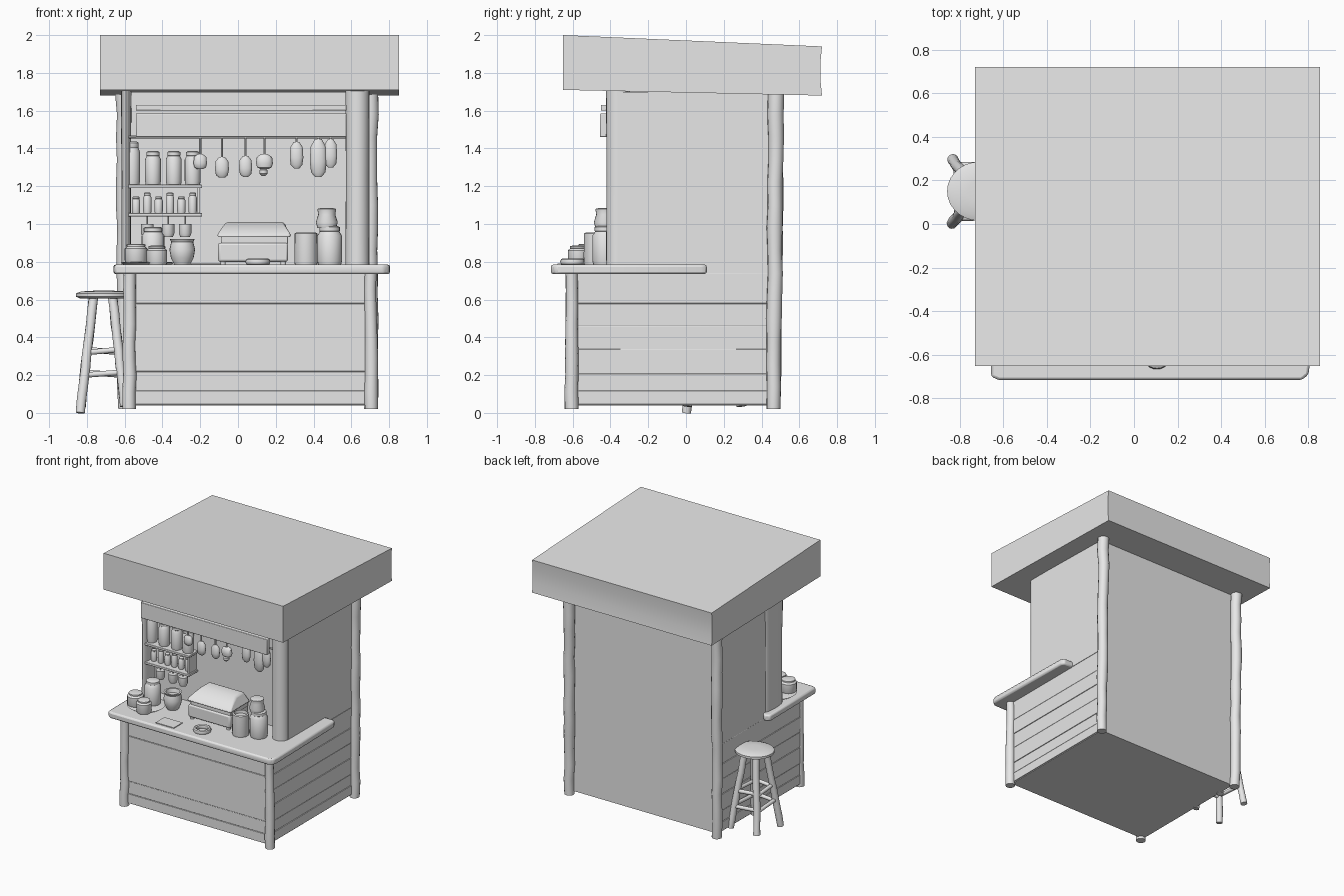
import bpy, bmesh, math, random
from mathutils import Vector

if "Cube" in bpy.data.objects:
    bpy.data.objects.remove(bpy.data.objects["Cube"])
random.seed(4)

GREY = bpy.data.materials.new("light grey")
GREY.diffuse_color = (0.8, 0.8, 0.8, 1)
GREY.use_nodes = True
GREY.node_tree.nodes["Principled BSDF"].inputs["Base Color"].default_value = GREY.diffuse_color

def finish(bm, name, smooth=True, bevel=0):
    bmesh.ops.recalc_face_normals(bm, faces=bm.faces)
    me = bpy.data.meshes.new(name)
    bm.to_mesh(me)
    bm.free()
    ob = bpy.data.objects.new(name, me)
    bpy.context.collection.objects.link(ob)
    me.materials.append(GREY)
    if bevel:
        b = ob.modifiers.new("bevel", 'BEVEL')
        b.width, b.segments = bevel, 2
    if smooth:
        bpy.ops.object.select_all(action='DESELECT')
        ob.select_set(True)
        bpy.context.view_layer.objects.active = ob
        bpy.ops.object.shade_smooth_by_angle(angle=math.radians(40))
    return ob

def box(name, x, y, z, bevel=0):
    bm = bmesh.new()
    bmesh.ops.create_cube(bm, size=1)
    for v in bm.verts:
        v.co = [a[0] + (c + 0.5) * (a[1] - a[0]) for a, c in zip((x, y, z), v.co)]
    return finish(bm, name, bevel > 0, bevel)

def prism(name, pts, axis, lo, hi, bevel=0, smooth=False):
    """Extrude a 2D outline along x ('x') or z ('z')."""
    bm = bmesh.new()
    put = (lambda p, h: (h, p[0], p[1])) if axis == 'x' else (lambda p, h: (p[0], p[1], h))
    a = [bm.verts.new(put(p, lo)) for p in pts]
    b = [bm.verts.new(put(p, hi)) for p in pts]
    skin(bm, [a, b])
    bm.faces.new(a)
    bm.faces.new(b)
    return finish(bm, name, smooth or bevel > 0, bevel)

def skin(bm, rings):
    n = len(rings[0])
    for a, b in zip(rings, rings[1:]):
        for i in range(n):
            bm.faces.new((a[i], a[(i + 1) % n], b[(i + 1) % n], b[i]))

def lathe(name, x, y, z, profile, n=20, sy=1.0, closed=False):
    """Turn an (r, z) profile round the vertical axis."""
    bm = bmesh.new()
    rings = [[bm.verts.new((x + r * math.cos(i * math.tau / n),
                            y + sy * r * math.sin(i * math.tau / n), z + h)) for i in range(n)]
             for r, h in profile]
    if closed:
        skin(bm, rings + rings[:1])
    else:
        skin(bm, rings)
        bm.faces.new(rings[0])
        bm.faces.new(rings[-1])
    return finish(bm, name)

def pole(name, p, q, r, r2=None, wobble=0.0, segs=8, n=14):
    """Slightly uneven round timber from p to q."""
    p, q = Vector(p), Vector(q)
    rot = (q - p).to_track_quat('Z', 'Y')
    bm, rings = bmesh.new(), []
    for k in range(segs + 1):
        t = k / segs
        c = p.lerp(q, t) + Vector((random.uniform(-1, 1), random.uniform(-1, 1), 0)) * wobble
        rad = r + ((r2 or r) - r) * t + random.uniform(-1, 1) * wobble * 0.5
        rings.append([bm.verts.new(c + rot @ Vector((rad * math.cos(i * math.tau / n),
                      rad * math.sin(i * math.tau / n), 0))) for i in range(n)])
    skin(bm, rings)
    bm.faces.new(rings[0])
    bm.faces.new(rings[-1])
    return finish(bm, name)

# Roof: thick slab sloping to the back, hollowed back edge
prism("roof", [(-0.65, 1.71), (0.72, 1.68), (0.712, 1.76), (0.712, 1.86), (0.72, 1.94), (-0.65, 2.0)],
      'x', -0.73, 0.853, smooth=True)

# Lower body with planked front and sides
box("base_core", (-0.592, 0.692), (-0.602, 0.445), (0.04, 0.74))
front = [0.045, 0.12, 0.22, 0.58, 0.74]
for i, (a, b) in enumerate(zip(front, front[1:])):
    box(f"front_plank_{i}", (-0.56, 0.69), (-0.609 + 0.003 * (i % 2), -0.60), (a, b - 0.002), 0.002)
side = [0.045, 0.12, 0.21, 0.34, 0.46, 0.58, 0.74]
for i, (a, b) in enumerate(zip(side, side[1:])):
    o = 0.002 * (i % 2)
    box(f"right_plank_{i}", (0.69, 0.699 - o), (-0.59, 0.44), (a, b - 0.002), 0.002)
    box(f"left_plank_{i}", (-0.599 + o, -0.59), (-0.59, 0.44), (a, b - 0.002), 0.002)

# Upper walls: closed rear block, right wing and rounded front pillars
box("rear_walls", (-0.60, 0.697), (-0.235, 0.445), (0.74, 1.70))
box("right_wing", (0.58, 0.697), (-0.36, -0.23), (0.74, 1.70))
lathe("right_pillar", 0.632, -0.36, 0.76, [(0.063, 0), (0.061, 0.5), (0.063, 0.95)], 24)
lathe("left_pillar", -0.592, -0.25, 0.76, [(0.026, 0), (0.025, 0.5), (0.028, 0.95)], 24, 4.3)

# Corner posts
pole("front_left_post", (-0.575, -0.605, 0.02), (-0.575, -0.605, 0.74), 0.036, 0.032, 0.003)
pole("front_right_post", (0.705, -0.605, 0.02), (0.702, -0.605, 0.74), 0.036, 0.032, 0.003)
pole("back_left_post", (-0.60, 0.465, 0.02), (-0.605, 0.475, 1.70), 0.038, 0.042, 0.004, 14)
pole("back_right_post", (0.705, 0.465, 0.02), (0.698, 0.475, 1.70), 0.038, 0.042, 0.004, 14)

# Counter wrapping to the right side
prism("counter", [(-0.655, -0.70), (-0.62, -0.715), (0.77, -0.715), (0.80, -0.69), (0.805, -0.65),
                  (0.79, 0.08), (0.775, 0.11), (0.68, 0.11), (0.66, -0.15), (-0.56, -0.15),
                  (-0.62, -0.10), (-0.66, -0.12)], 'z', 0.735, 0.785, 0.012)

# Serving opening: open header boards and hook rail
box("header_board", (-0.54, 0.575), (-0.455, -0.42), (1.46, 1.585), 0.004)
box("header_trim", (-0.54, 0.575), (-0.45, -0.42), (1.60, 1.63), 0.004)
pole("hook_rail", (-0.59, -0.34, 1.46), (0.58, -0.34, 1.46), 0.008, segs=2, n=8)

# Wall shelf unit
for name, z in (("upper_shelf", 1.19), ("lower_shelf", 1.04)):
    box(name, (-0.605, -0.19), (-0.345, -0.23), (z, z + 0.018), 0.003)
for i, x in enumerate((-0.60, -0.215)):
    box(f"shelf_upright_{i}", (x, x + 0.015), (-0.33, -0.23), (1.04, 1.20))

def jar(name, x, y, z, r, h):
    lathe(name, x, y, z, [(r * .9, 0), (r, h * .12), (r, h * .75), (r * .78, h * .86),
                          (r * .82, h * .87), (r * .82, h * .97), (r * .6, h)])

for i, (x, h) in enumerate(((-0.56, .23), (-0.45, .18), (-0.34, .18), (-0.24, .18))):
    jar(f"upper_jar_{i}", x, -0.285, 1.206, 0.042, h)
for i in range(6):
    jar(f"spice_jar_{i}", -0.54 + i * 0.06, -0.285, 1.056, 0.022, 0.09 + 0.02 * (i % 2))
for i, x in enumerate((-0.48, -0.37, -0.28)):
    lathe(f"hanging_cup_{i}", x, -0.29, 0.93, [(.025, 0), (.033, .02), (.033, .07)])
    pole(f"cup_hook_{i}", (x, -0.29, 0.97), (x, -0.29, 1.045), 0.004, segs=1, n=6)

# Utensils hanging from the rail: x, bottom z, radius, length
hang = ((-0.20, 1.29, .036, .08), (-0.085, 1.245, .037, .11), (0.04, 1.25, .035, .11),
        (0.14, 1.29, .045, .08), (0.31, 1.295, .036, .14), (0.425, 1.25, .045, .20), (0.49, 1.30, .035, .15))
for i, (x, z, r, h) in enumerate(hang):
    lathe(f"utensil_{i}", x, -0.34, z,
          [(r * .4, 0), (r * .85, h * .12), (r, h * .4), (r * .9, h * .8), (r * .4, h)], 16, 0.6)
    pole(f"utensil_handle_{i}", (x, -0.34, z + h * .9), (x, -0.34, 1.46), 0.006, segs=1, n=8)
lathe("small_ladle", 0.135, -0.34, 1.255, [(.01, 0), (.022, .012), (.022, .03), (.008, .04)], 12)

# Countertop grill: base, seam and sloping tapered lid
box("grill_base", (-0.105, 0.265), (-0.48, -0.25), (0.80, 0.90), 0.012)
box("grill_seam", (-0.09, 0.265), (-0.47, -0.25), (0.895, 0.935), 0.004)
lid = prism("grill_lid", [(-0.495, 0.93), (-0.475, 0.955), (-0.37, 1.01), (-0.27, 1.01), (-0.24, 0.93)],
            'x', -0.11, 0.28, 0.012)
for v in lid.data.vertices:
    if v.co.z > 1.0:
        v.co.x = 0.09 + (v.co.x - 0.085) * 0.78
for i in range(4):
    x, y = (-0.08, 0.24)[i % 2], (-0.46, -0.27)[i // 2]
    lathe(f"grill_foot_{i}", x, y, 0.78, [(.015, 0), (.015, .025)], 10)

# Ring trivet and paper sheet at the counter front
lathe("ring_trivet", 0.105, -0.60, 0.80,
      [(0.052 + 0.014 * math.cos(b * math.tau / 8), 0.018 * math.sin(b * math.tau / 8)) for b in range(8)],
      24, closed=True)
box("paper_sheet", (-0.25, -0.09), (-0.68, -0.57), (0.784, 0.791))

# Counter containers
lathe("tumbler", 0.36, -0.48, 0.78, [(.058, 0), (.062, .02), (.06, .17), (.05, .175), (.048, .15)])
jar("tall_jar", 0.485, -0.43, 0.78, 0.066, 0.21)
lathe("tall_jar_knob", 0.47, -0.43, 0.98, [(.05, 0), (.058, .03), (.045, .07), (.05, .10), (.03, .105)])
lathe("serving_tray", -0.48, -0.47, 0.78, [(.12, 0), (.14, .015), (.13, .018)], 28)
jar("left_pot", -0.54, -0.52, 0.795, 0.06, 0.10)
jar("front_pot", -0.43, -0.57, 0.785, 0.055, 0.10)
jar("middle_pot", -0.45, -0.43, 0.795, 0.06, 0.19)
lathe("round_pot", -0.295, -0.40, 0.78, [(.04, 0), (.06, .04), (.068, .085), (.058, .125), (.066, .14),
                                         (.052, .14), (.045, .11)])

# Stool: domed seat, splayed legs (inner pair against the wall), rungs
cx, cy = -0.715, 0.15
lathe("stool_seat", -0.71, cy, 0.605, [(.125, 0), (.147, .01), (.147, .028), (.12, .038), (.05, .042)], 28, 0.92)
def leg_at(sx, sy, z):
    t = 1 - z / 0.62
    return (cx + sx * (0.05 + 0.07 * t), cy + sy * (0.06 + 0.09 * t), z)
sides = [(-1, -1), (1, -1), (1, 1), (-1, 1)]
for i, (sx, sy) in enumerate(sides):
    pole(f"stool_leg_{i}", leg_at(sx, sy, 0.0 if sx < 0 and sy < 0 else 0.035), leg_at(sx, sy, 0.615),
         0.025, 0.025, 0.002)
    ex, ey = sides[(i + 1) % 4]
    for z in (0.20, 0.32):
        pole(f"stool_rung_{i}_{int(z * 100)}", leg_at(sx, sy, z), leg_at(ex, ey, z + 0.015), 0.015, segs=2, n=10)
